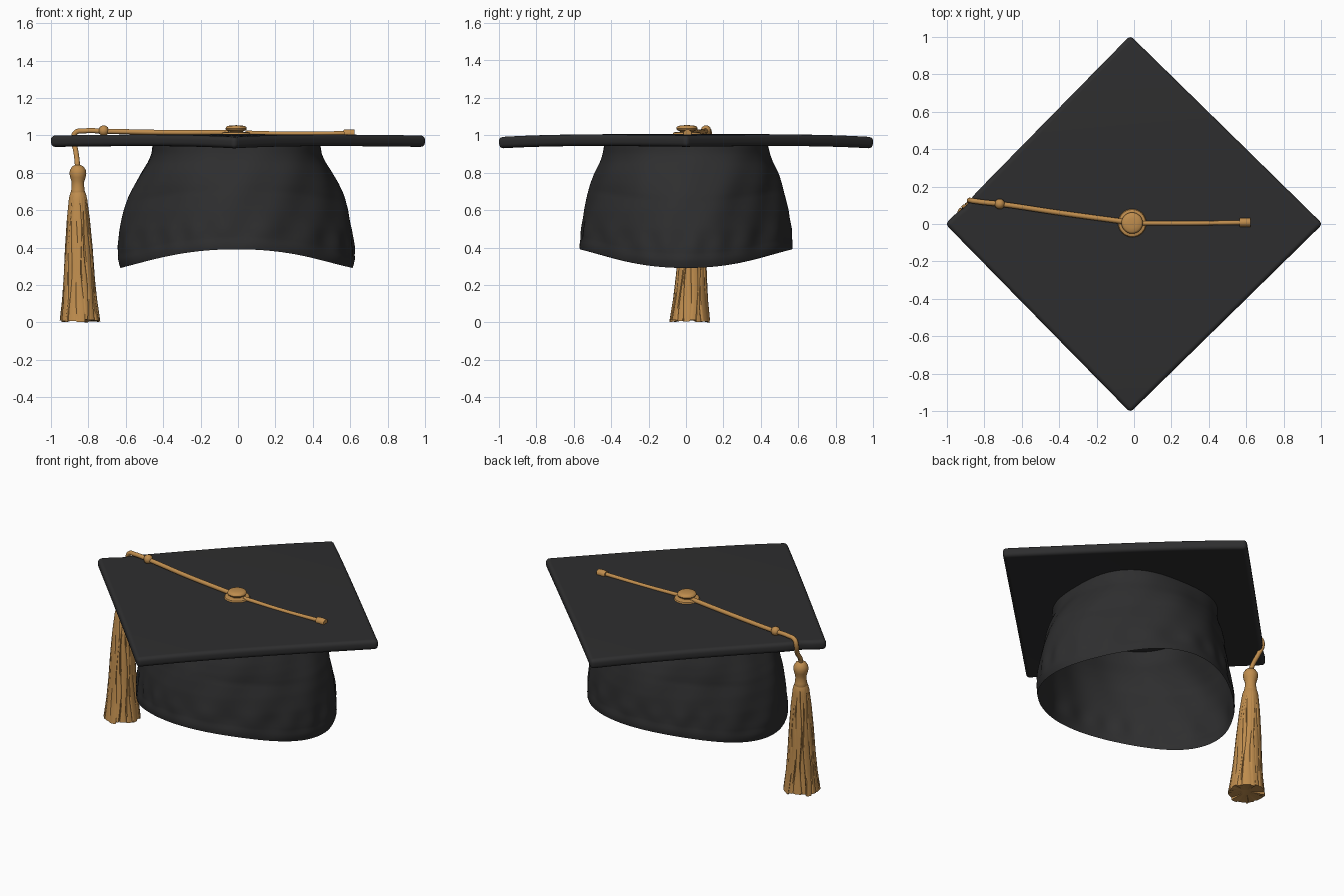
import bpy, bmesh, math, random
from mathutils import Vector

if "Cube" in bpy.data.objects:
    bpy.data.objects.remove(bpy.data.objects["Cube"])

random.seed(4)
TAU = 2 * math.pi


def material(name, rgb):
    m = bpy.data.materials.new(name)
    m.diffuse_color = (*rgb, 1)
    m.use_nodes = True
    m.node_tree.nodes["Principled BSDF"].inputs["Base Color"].default_value = m.diffuse_color
    return m


BLACK = material("black_cloth", (0.027, 0.027, 0.028))
GOLD = material("gold_thread", (0.52, 0.265, 0.075))


def finish(ob, mat, angle=40):
    ob.data.materials.append(mat)
    bpy.ops.object.select_all(action='DESELECT')
    ob.select_set(True)
    bpy.context.view_layer.objects.active = ob
    bpy.ops.object.convert(target='MESH')
    bpy.ops.object.shade_smooth_by_angle(angle=math.radians(angle))
    return bpy.context.object


def from_bmesh(name, bm, mat, angle=40, mods=None):
    bmesh.ops.recalc_face_normals(bm, faces=bm.faces)
    me = bpy.data.meshes.new(name)
    bm.to_mesh(me)
    bm.free()
    ob = bpy.data.objects.new(name, me)
    bpy.context.collection.objects.link(ob)
    if mods:
        mods(ob)
    return finish(ob, mat, angle)


def loft(name, rings, mat, angle=40, caps=True):
    """Skin a list of point rings, closing both ends if asked."""
    bm = bmesh.new()
    vs = [[bm.verts.new(p) for p in r] for r in rings]
    n = len(vs[0])
    for a, b in zip(vs, vs[1:]):
        for i in range(n):
            j = (i + 1) % n
            bm.faces.new((a[i], a[j], b[j], b[i]))
    if caps:
        bm.faces.new(vs[0])
        bm.faces.new(vs[-1])
    return from_bmesh(name, bm, mat, angle)


def lathe(name, profile, centre, mat, n=32, angle=40):
    cx, cy = centre
    rings = [[(cx + r * math.cos(TAU * i / n), cy + r * math.sin(TAU * i / n), z)
              for i in range(n)] for r, z in profile]
    return loft(name, rings, mat, angle)


def cord(name, points, radius):
    cu = bpy.data.curves.new(name, 'CURVE')
    cu.dimensions = '3D'
    cu.bevel_depth = radius
    cu.bevel_resolution = 3
    cu.resolution_u = 8
    cu.use_fill_caps = True
    sp = cu.splines.new('BEZIER')
    sp.bezier_points.add(len(points) - 1)
    for bp, p in zip(sp.bezier_points, points):
        bp.co = p
        bp.handle_left_type = bp.handle_right_type = 'AUTO'
    ob = bpy.data.objects.new(name, cu)
    bpy.context.collection.objects.link(ob)
    return finish(ob, GOLD, 60)


def interp(table, z, k):
    for a, b in zip(table, table[1:]):
        if a[0] >= z >= b[0]:
            t = (a[0] - z) / (a[0] - b[0])
            return a[k] + (b[k] - a[k]) * t
    return table[0][k] if z > table[0][0] else table[-1][k]


# Square board, turned to a diamond, slightly drooping, dented where the cord falls
bm = bmesh.new()
bmesh.ops.create_grid(bm, x_segments=56, y_segments=56, size=1.009 / math.sqrt(2))
for v in bm.verts:
    x, y = v.co.x, v.co.y
    c = math.sqrt(0.5)
    x, y = c * (x - y), c * (x + y)
    dent = 0.008 * math.exp(-((x + 0.9) ** 2 + (y - 0.1) ** 2) / 0.0025)
    v.co = (x - 0.02 * abs(y) + dent, y - dent,
            1.006 - 0.007 * abs(x) ** 2 - 0.016 * abs(y) ** 4)


def board_mods(ob):
    s = ob.modifiers.new("thickness", 'SOLIDIFY')
    s.thickness = 0.061
    s.offset = -1
    b = ob.modifiers.new("round_edge", 'BEVEL')
    b.width = 0.022
    b.segments = 4
    b.limit_method = 'ANGLE'
    b.angle_limit = math.radians(50)


from_bmesh("board", bm, BLACK, 50, board_mods)

# Soft skull cap: squarish top, flared sides, arched rim, cloth folds, rolled hem
CAP = [(0.96, 0.447, 0.435), (0.90, 0.455, 0.447), (0.86, 0.472, 0.46), (0.8, 0.51, 0.49),
       (0.74, 0.545, 0.512), (0.68, 0.575, 0.528), (0.6, 0.60, 0.545), (0.5, 0.62, 0.559),
       (0.4, 0.63, 0.567), (0.34, 0.63, 0.567), (0.29, 0.62, 0.567)]
N, ROWS = 160, 40


def cap_ring(t, inset=0.0):
    ring = []
    for i in range(N):
        a = TAU * i / N
        rim = 0.291 + 0.1 * math.sin(a) ** 2
        z = 0.955 + (rim - 0.955) * t
        fold = 0.007 * math.sin(9 * a + 3 * t) * math.sin(4 * a + 5 * t + 1) * math.sin(math.pi * t)
        fold += 0.006 * math.sin(19 * a + 2 * math.sin(3 * a)) * math.exp(-((t - 0.82) / 0.1) ** 2)
        hem = 0.003 if 0.92 < t < 0.99 else 0
        low = -0.05 - 0.01 * math.cos(a)
        square = 1 + (low + (0.1 - low) * max(0, 1 - t / 0.45)) * math.sin(2 * a) ** 2
        d = fold + hem - inset
        ring.append((-0.008 + (interp(CAP, z, 1) * square + d) * math.cos(a),
                     (interp(CAP, z, 2) * square + d) * math.sin(a), z))
    return ring


loft("skull_cap", [cap_ring(k / ROWS) for k in range(ROWS + 1)], BLACK, 60, caps=False)

# Button on a flat loop of cord
C = (-0.01, 0.005)
lathe("button", [(0.03, 0.99), (0.036, 1.02), (0.054, 1.029), (0.057, 1.036), (0.054, 1.045),
                 (0.046, 1.05), (0.025, 1.053), (0.003, 1.054)], C, GOLD)
lathe("button_loop", [(0.05, 0.995), (0.07, 0.998), (0.076, 1.006), (0.072, 1.014),
                      (0.06, 1.018), (0.03, 1.016)], C, GOLD)

# Cords over the board, the left one falling over the edge to the tassel
cord("right_cord", [(0.04, 0.004, 1.014), (0.3, 0.004, 1.008), (0.6, 0.008, 1.012)], 0.012)
cord("left_cord", [(-0.05, 0.012, 1.016), (-0.4, 0.06, 1.016), (-0.71, 0.106, 1.022),
                   (-0.82, 0.118, 1.024), (-0.868, 0.125, 1.015), (-0.88, 0.126, 0.98),
                   (-0.868, 0.1, 0.92), (-0.86, 0.055, 0.86), (-0.857, 0.045, 0.82)], 0.014)
cord("right_cord_end", [(0.566, 0.008, 1.008), (0.595, 0.008, 1.01), (0.622, 0.008, 1.008)], 0.023)
lathe("left_cord_knot", [(0.012, 1.0), (0.024, 1.008), (0.028, 1.026), (0.022, 1.044),
                         (0.008, 1.052)], (-0.718, 0.107), GOLD, 16, 60)

# Tassel head and binding
lathe("tassel_head", [(0.014, 0.842), (0.03, 0.834), (0.042, 0.815), (0.045, 0.797),
                      (0.041, 0.775), (0.034, 0.755), (0.033, 0.735), (0.035, 0.71),
                      (0.04, 0.69), (0.03, 0.67)], (-0.856, 0.045), GOLD, 32, 60)

# Tassel skirt: uneven strands with narrow grooves and a ragged bottom
SKIRT = [(0.71, 0.031), (0.69, 0.042), (0.66, 0.049), (0.55, 0.062), (0.4, 0.074),
         (0.25, 0.083), (0.12, 0.094), (0.0, 0.110)]
STRANDS, PER, STEPS = 18, 8, 28
depth = [random.uniform(0.04, 0.16) for _ in range(STRANDS)]
drop = [random.uniform(0.0, 0.016) for _ in range(STRANDS)]
drop[3] = 0
rings = []
for k in range(STEPS + 1):
    t = k / STEPS
    ring = []
    for i in range(STRANDS * PER):
        s, f = i // PER, (i % PER) / PER
        u = i / (STRANDS * PER)
        a = TAU * u + 0.07 * math.sin(9 * t + 5 * TAU * u) + 0.06 * math.sin(7 * TAU * u)
        z = 0.71 * (1 - t) + drop[s] * t
        groove = abs(2 * f - 1) ** 8 * depth[s] * (0.65 + 0.35 * math.sin(11 * t + 2.3 * s))
        r = interp(SKIRT, z, 1) * (1 - groove * min(1, 4 * t))
        ring.append((-0.856 + 0.011 * t + r * math.cos(a), 0.045 - 0.025 * t + r * math.sin(a), z))
    rings.append(ring)
c = Vector((-0.845, 0.02, 0))
rings.append([tuple(c + (Vector((x, y, 0)) - c) * 0.3 + Vector((0, 0, 0.015))) for x, y, z in rings[-1]])
loft("tassel_skirt", rings, GOLD, 50)
